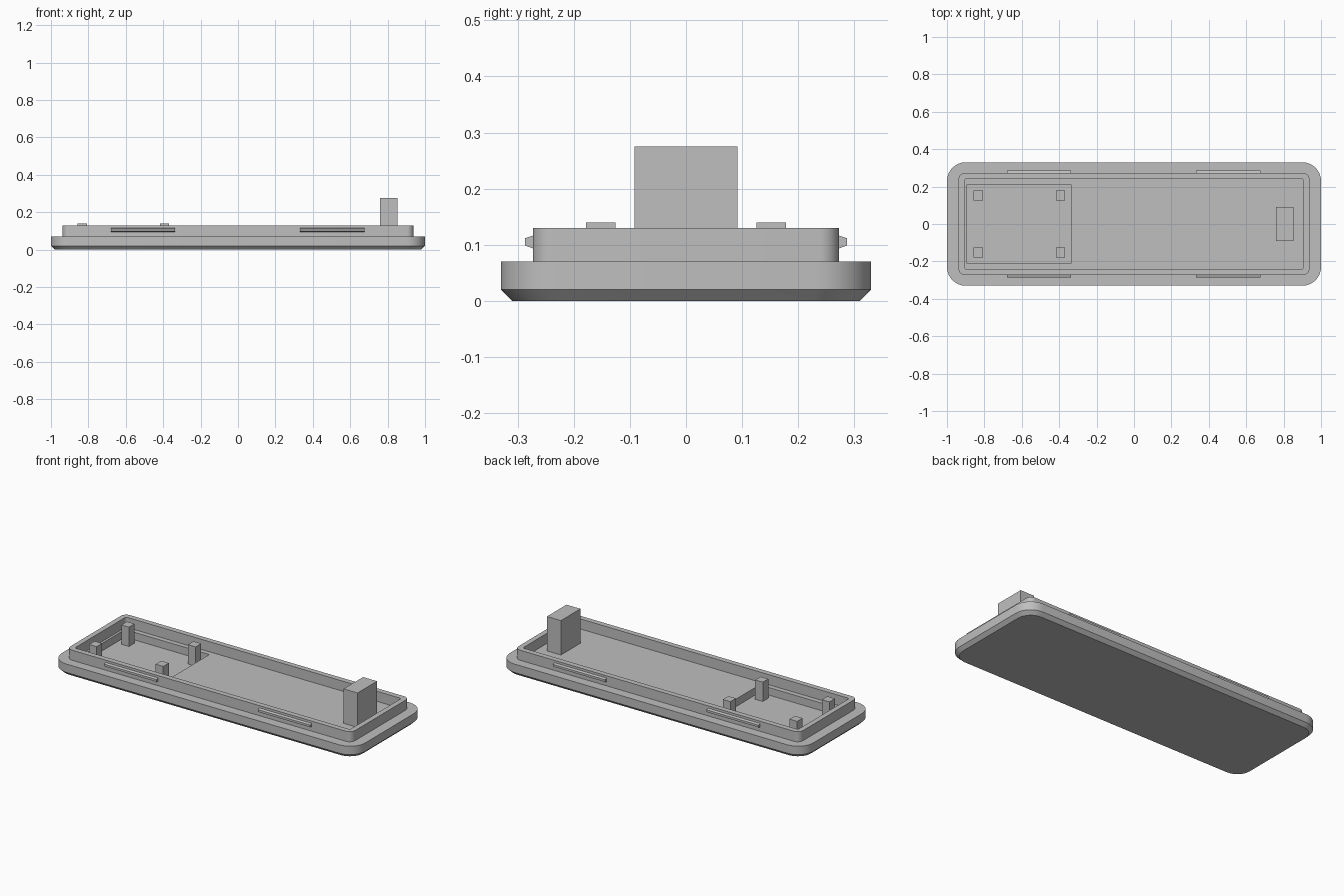
import bpy, bmesh, math

cube = bpy.data.objects.get("Cube")
if cube:
    bpy.data.objects.remove(cube, do_unlink=True)

grey = bpy.data.materials.new("plain grey")
grey.use_nodes = True
COLOUR = (0.52, 0.52, 0.52, 1)
grey.diffuse_color = COLOUR
grey.node_tree.nodes["Principled BSDF"].inputs["Base Color"].default_value = COLOUR

FLOOR, POCKET, RIM_TOP = 0.07, 0.025, 0.13
STEPS = 8  # segments per rounded corner


def finish(bm, name, smooth=False):
    bmesh.ops.remove_doubles(bm, verts=bm.verts, dist=1e-5)
    bmesh.ops.recalc_face_normals(bm, faces=bm.faces)
    mesh = bpy.data.meshes.new(name)
    bm.to_mesh(mesh)
    bm.free()
    mesh.materials.append(grey)
    obj = bpy.data.objects.new(name, mesh)
    bpy.context.collection.objects.link(obj)
    if smooth:
        bpy.ops.object.select_all(action="DESELECT")
        obj.select_set(True)
        bpy.context.view_layer.objects.active = obj
        bpy.ops.object.shade_smooth_by_angle(angle=math.radians(30))
    return obj


def rounded_loop(bm, hx, hy, r, z, cx=0.0):
    """Ring of vertices around a rounded rectangle."""
    ring = []
    for corner, (sx, sy) in enumerate([(1, 1), (-1, 1), (-1, -1), (1, -1)]):
        for i in range(STEPS + 1):
            a = (corner + i / STEPS) * math.pi / 2
            ring.append(bm.verts.new((cx + sx * (hx - r) + r * math.cos(a),
                                      sy * (hy - r) + r * math.sin(a), z)))
    return ring


def loft(name, sections):
    """Skin a stack of rounded rectangles and cap both ends."""
    bm = bmesh.new()
    rings = [rounded_loop(bm, *s) for s in sections]
    for low, high in zip(rings, rings[1:]):
        for i in range(len(low)):
            j = (i + 1) % len(low)
            bm.faces.new((low[i], low[j], high[j], high[i]))
    bm.faces.new(rings[0])
    bm.faces.new(rings[-1])
    return finish(bm, name, smooth=True)


def box(name, x0, x1, y0, y1, z0, z1):
    bm = bmesh.new()
    bmesh.ops.create_cube(bm, size=1)
    for v in bm.verts:
        v.co = (x1 if v.co.x > 0 else x0,
                y1 if v.co.y > 0 else y0,
                z1 if v.co.z > 0 else z0)
    return finish(bm, name)


# Tray: chamfered base, raised lip, floor and sunken pocket
loft("cover_tray", [
    (0.98, 0.31, 0.085, 0),
    (1.0, 0.33, 0.1, 0.02),
    (1.0, 0.33, 0.1, FLOOR),
    (0.938, 0.273, 0.035, FLOOR),
    (0.938, 0.273, 0.035, RIM_TOP),
    (0.907, 0.241, 0.012, RIM_TOP),
    (0.907, 0.241, 0.012, FLOOR),
    (0.278, 0.212, 0, FLOOR, -0.615),
    (0.278, 0.212, 0, POCKET, -0.615),
])

# Tall block at the left end
box("tall_block", 0.76, 0.852, -0.092, 0.092, FLOOR, 0.275)

# Four posts standing in the pocket
for end, x in (("right", -0.832), ("left", -0.393)):
    for side, y in (("front", -0.152), ("back", 0.152)):
        box(f"{side}_{end}_post", x - 0.025, x + 0.025,
            y - 0.026, y + 0.026, POCKET, 0.14)

# Tapered snap ridges on both long sides of the lip
for side, s in (("front", -1), ("back", 1)):
    for end, x in (("right", -0.508), ("left", 0.504)):
        ridge = box(f"{side}_{end}_snap_ridge", x - 0.172, x + 0.172,
                    *sorted((s * 0.268, s * 0.287)), 0.092, 0.118)
        for v in ridge.data.vertices:
            if abs(v.co.y) > 0.28:
                v.co.z = 0.105 + (v.co.z - 0.105) * 0.5
